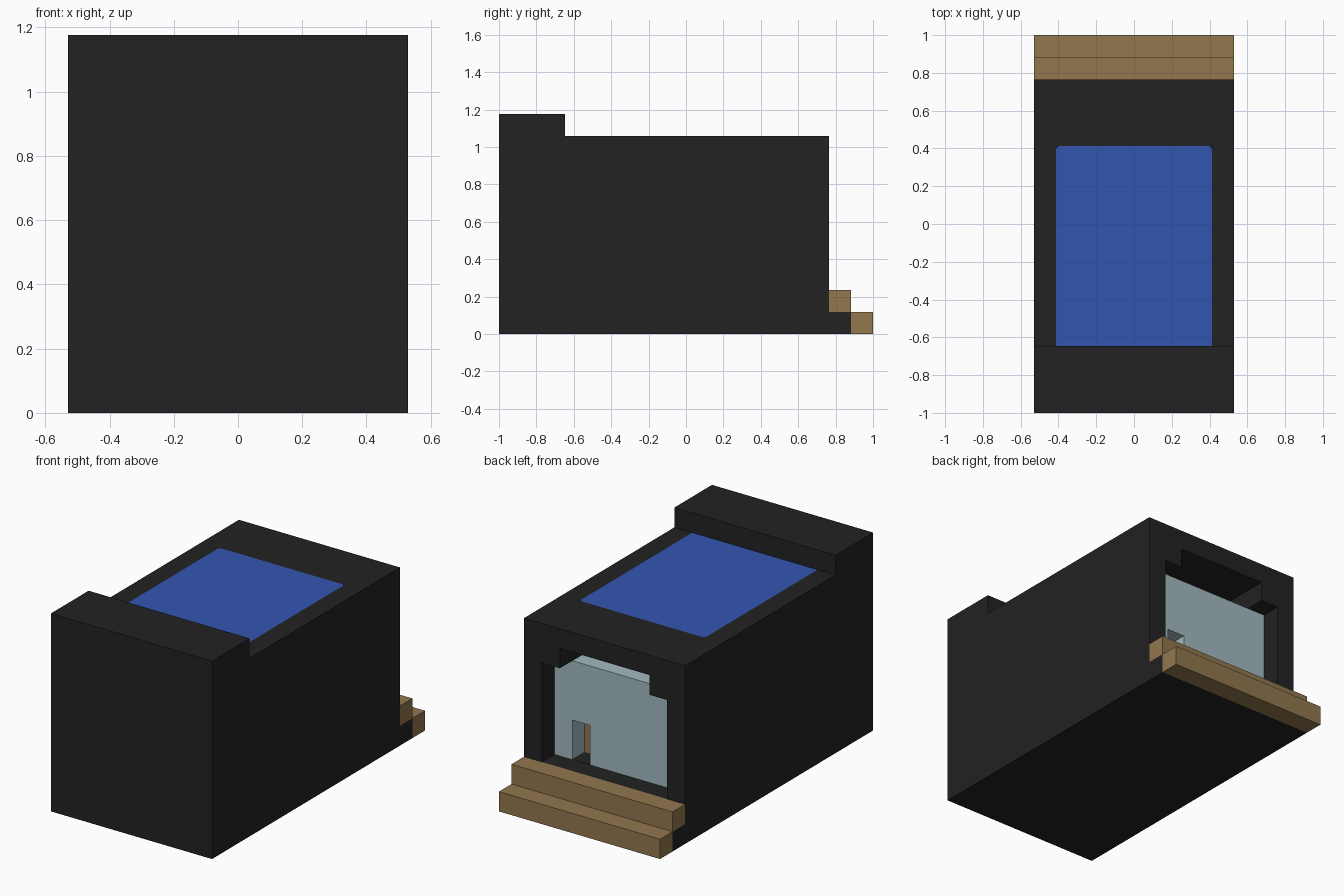
import bpy
import bmesh

U = 2 / 17  # one block of the modelling grid

if "Cube" in bpy.data.objects:
    bpy.data.objects.remove(bpy.data.objects["Cube"], do_unlink=True)


def material(name, rgb):
    mat = bpy.data.materials.new(name)
    mat.use_nodes = True
    color = (*rgb, 1)
    mat.diffuse_color = color
    shader = next(n for n in mat.node_tree.nodes if n.type == "BSDF_PRINCIPLED")
    shader.inputs["Base Color"].default_value = color
    return mat


black = material("black", (0.016, 0.016, 0.016))
blue = material("water_blue", (0.033, 0.093, 0.434))
wood = material("wood_brown", (0.287, 0.184, 0.076))
pale = material("pale_blue", (0.36, 0.49, 0.53))


def prism(name, profile, x0, x1, mat):
    """Extrude a side profile of (y, z) grid points from x0 to x1.
    Grid x runs from the centre, grid y from the front, grid z from the ground."""
    bm = bmesh.new()
    face = bm.faces.new([bm.verts.new((x0 * U, y * U - 1, z * U)) for y, z in profile])
    moved = bmesh.ops.extrude_face_region(bm, geom=[face])["geom"]
    bmesh.ops.translate(bm, vec=((x1 - x0) * U, 0, 0),
                        verts=[v for v in moved if isinstance(v, bmesh.types.BMVert)])
    bmesh.ops.recalc_face_normals(bm, faces=bm.faces)
    mesh = bpy.data.meshes.new(name)
    bm.to_mesh(mesh)
    bm.free()
    mesh.materials.append(mat)
    obj = bpy.data.objects.new(name, mesh)
    bpy.context.collection.objects.link(obj)
    return obj


def box(name, x, y, z, mat):
    outline = [(y[0], z[0]), (y[1], z[0]), (y[1], z[1]), (y[0], z[1])]
    return prism(name, outline, x[0], x[1], mat)


def cut(target, cutter):
    """Subtract the cutter from the target, then remove it."""
    cutter.hide_render = True
    mod = target.modifiers.new("cut", "BOOLEAN")
    mod.operation = "DIFFERENCE"
    mod.solver = "EXACT"
    mod.object = cutter
    bpy.context.view_layer.objects.active = target
    bpy.ops.object.modifier_apply(modifier=mod.name)
    bpy.data.objects.remove(cutter, do_unlink=True)


# Main shell with raised front wall and a low ledge under the steps
shell = prism("building_shell", [(0, 0), (16, 0), (16, 1), (15, 1), (15, 9),
                                 (3, 9), (3, 10), (0, 10)], -4.5, 4.5, black)

# Back entrance with a raised notch in its lintel
entrance = prism("entrance_cutter", [(12, 2), (15.5, 2), (15.5, 7), (12, 7)], -3.5, 3.5, black)
cut(shell, entrance)
cut(shell, box("lintel_cutter", (-2.5, 2.5), (12, 15.5), (6.5, 8), black))

# Roof pool basin
cut(shell, box("pool_cutter", (-3.5, 3.5), (3, 12), (8.4, 9.5), black))

# Water filling the basin, with the two back corners trimmed
water = box("pool_water", (-3.5, 3.5), (3, 12), (8.4, 9), blue)
bm = bmesh.new()
bm.from_mesh(water.data)
back_y = 12 * U - 1
corners = [e for e in bm.edges
           if all(abs(v.co.y - back_y) < 0.001 for v in e.verts)
           and abs(e.verts[0].co.x - e.verts[1].co.x) < 0.001]
bmesh.ops.bevel(bm, geom=corners, offset=0.012, segments=2, profile=0.5, affect="EDGES")
bm.to_mesh(water.data)
bm.free()

# Pale wall set back in the entrance, with a small doorway
wall = box("inner_wall", (-3.5, 3.5), (12, 14), (2, 7), pale)
cut(wall, box("doorway_cutter", (1.5, 2.5), (13, 14.5), (1.5, 4), pale))
box("door", (1.5, 2.5), (13, 13.05), (2, 4), wood)
box("doorway_floor", (1.5, 2.5), (13, 14), (1.95, 2.01), black)

# Two wooden steps across the back
for name, y, z in (("upper_step", 15, 1), ("lower_step", 16, 0)):
    box(name, (-4.5, 4.5), (y, y + 1), (z, z + 1), wood)
